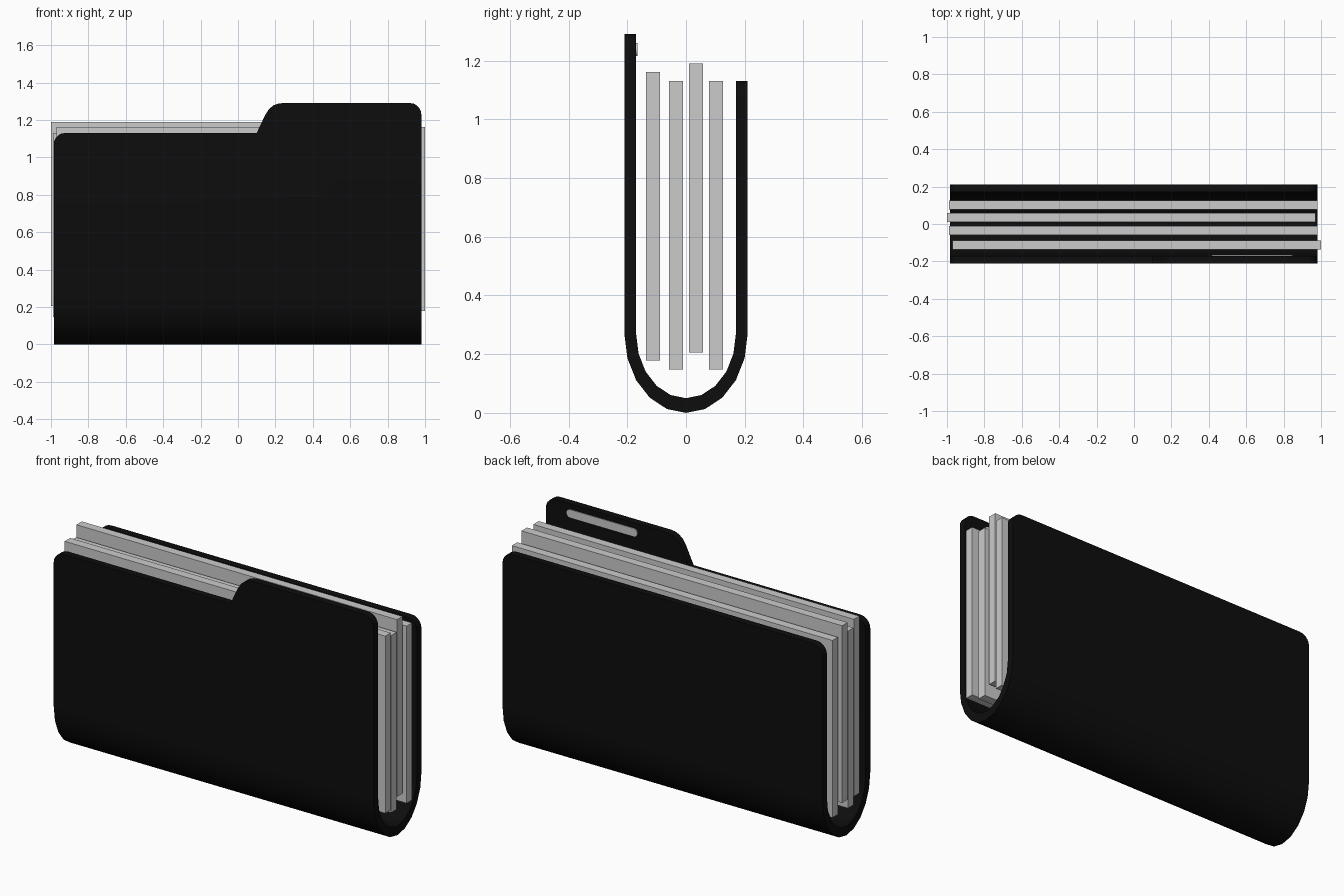
import bpy, bmesh
from math import cos, sin, pi, radians

if "Cube" in bpy.data.objects:
    bpy.data.objects.remove(bpy.data.objects["Cube"])

LEFT, RIGHT = -0.985, 0.98
BEND_Z = 0.27          # where the straight walls meet the curved spine
OUTER, INNER = (0.21, 0.27), (0.17, 0.22)   # half-ellipse radii of the spine
STEPS = 10


def arc(cx, cz, r, a0, a1, n=5):
    return [(cx + r * cos(radians(a0 + (a1 - a0) * i / n)),
             cz + r * sin(radians(a0 + (a1 - a0) * i / n))) for i in range(n + 1)]


def finish(bm, name, smooth=True):
    bmesh.ops.recalc_face_normals(bm, faces=bm.faces[:])
    mesh = bpy.data.meshes.new(name)
    bm.to_mesh(mesh)
    bm.free()
    ob = bpy.data.objects.new(name, mesh)
    bpy.context.collection.objects.link(ob)
    if smooth:
        bpy.ops.object.select_all(action='DESELECT')
        bpy.context.view_layer.objects.active = ob
        ob.select_set(True)
        bpy.ops.object.shade_smooth_by_angle(angle=radians(30))
    return ob


# Wall outlines above the bend, left to right (x, z)
R = 0.06
front_top = (arc(LEFT + R, 1.13 - R, R, 180, 90)
             + [(0.10, 1.13), (0.145, 1.225), (0.165, 1.257), (0.19, 1.278),
                (0.215, 1.287), (0.24, 1.29)]
             + arc(RIGHT - R, 1.29 - R, R, 90, 0))
back_top = arc(LEFT + R, 1.13 - R, R, 180, 90) + arc(RIGHT - R, 1.13 - R, R, 90, 0)


def add_skin(bm, a, b):
    """One skin of the folded card; returns its verts and faces."""
    rows = []
    for i in range(STEPS + 1):
        t = pi * i / STEPS
        y, z = -a * cos(t), BEND_Z - b * sin(t)
        rows.append([bm.verts.new((x, y, z)) for x in (LEFT, RIGHT)])
    front = [bm.verts.new((x, -a, z)) for x, z in front_top]
    back = [bm.verts.new((x, a, z)) for x, z in back_top]
    for p, q in zip(rows, rows[1:]):
        bm.faces.new((p[0], p[1], q[1], q[0]))
    bm.faces.new([rows[0][0]] + front + [rows[0][1]])
    bm.faces.new([rows[-1][0]] + back + [rows[-1][1]])
    # closed rim loop around the sheet
    return (front + [r[1] for r in rows] + back[::-1]
            + [r[0] for r in rows[::-1]])


# Folder cover: outer and inner skins joined along the rim
bm = bmesh.new()
rim_o = add_skin(bm, *OUTER)
rim_i = add_skin(bm, *INNER)
n = len(rim_o)
for i in range(n):
    j = (i + 1) % n
    bm.faces.new((rim_o[i], rim_o[j], rim_i[j], rim_i[i]))
cover = finish(bm, "folder_cover")
black = bpy.data.materials.new("black_card")
black.diffuse_color = (0.004, 0.004, 0.004, 1)
black.use_nodes = True
black.node_tree.nodes["Principled BSDF"].inputs["Base Color"].default_value = black.diffuse_color
cover.data.materials.append(black)

# Paper stacks: (x centre, y centre, bottom z)
for k, (x, y, z) in enumerate([(0.015, -0.112, 0.178), (-0.003, -0.034, 0.147),
                               (-0.015, 0.034, 0.206), (-0.003, 0.102, 0.147)]):
    bm = bmesh.new()
    bmesh.ops.create_cube(bm, size=1)
    for v in bm.verts:
        v.co = (x + v.co.x * 1.97, y + v.co.y * 0.048, z + (v.co.z + 0.5) * 0.984)
    finish(bm, f"paper_stack_{k + 1}", smooth=False)

# Rounded label strip on the inside of the tab
bm = bmesh.new()
LR, LZ = 0.022, 1.238
outline = arc(0.85 - LR, LZ, LR, -90, 90, 8) + arc(0.415 + LR, LZ, LR, 90, 270, 8)
face = bm.faces.new([bm.verts.new((x, -0.172, z)) for x, z in outline])
ext = bmesh.ops.extrude_face_region(bm, geom=[face])
for v in ext["geom"]:
    if isinstance(v, bmesh.types.BMVert):
        v.co.y = -0.166
finish(bm, "tab_label")
